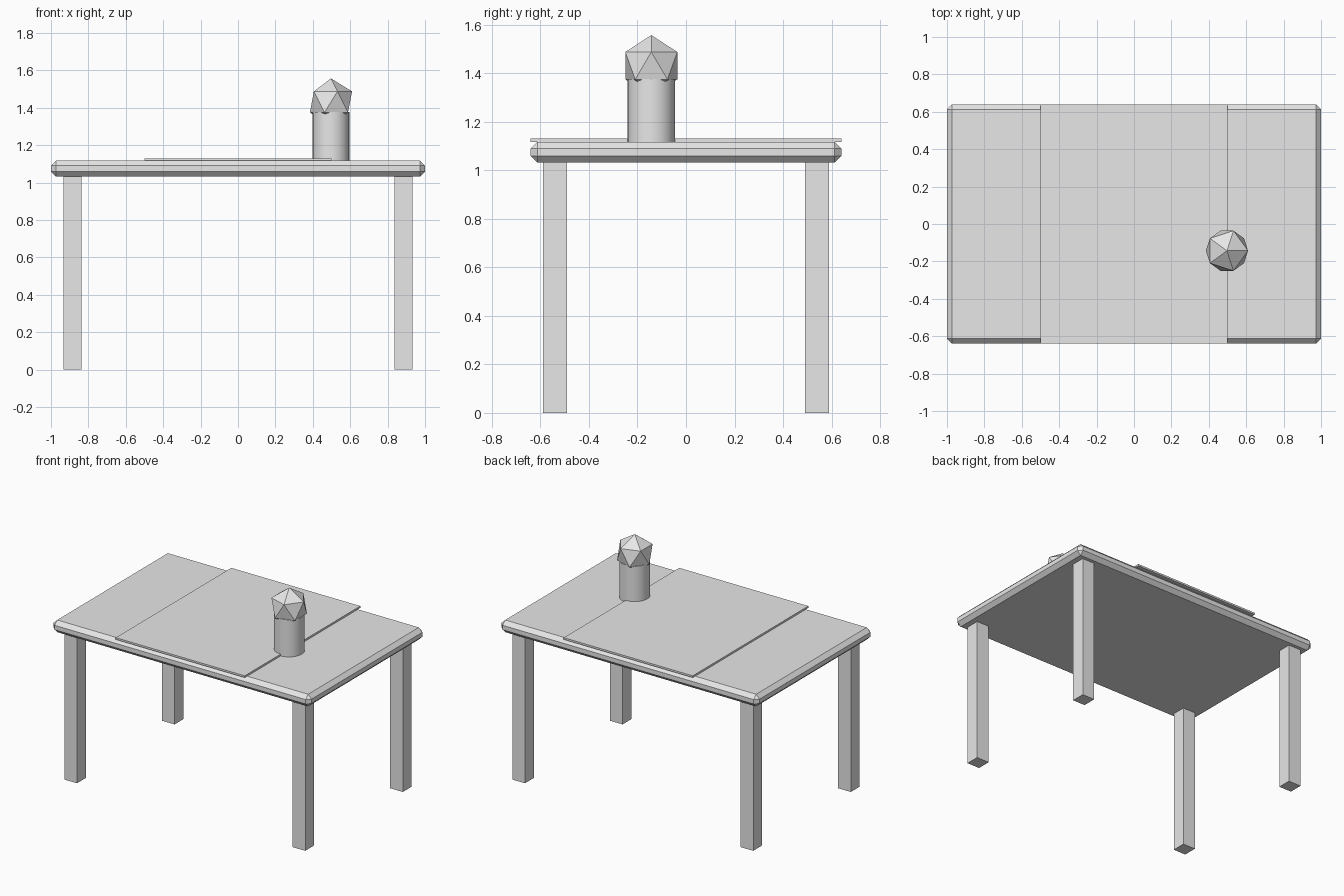
import bpy
import math

default = bpy.data.objects.get("Cube")
if default:
    bpy.data.objects.remove(default, do_unlink=True)

# One plain grey for everything
GREY = (0.8, 0.8, 0.8, 1.0)
grey = bpy.data.materials.new("plain grey")
grey.use_nodes = True
grey.diffuse_color = GREY
grey.node_tree.nodes["Principled BSDF"].inputs["Base Color"].default_value = GREY


def finish(name):
    """Name the newest object and give it the grey material."""
    obj = bpy.context.object
    obj.name = name
    obj.data.materials.append(grey)
    return obj


def box(name, x, y, z):
    """Box spanning the given (low, high) ranges."""
    spans = (x, y, z)
    bpy.ops.mesh.primitive_cube_add(size=1, location=[(a + b) / 2 for a, b in spans])
    obj = finish(name)
    obj.scale = [b - a for a, b in spans]
    bpy.ops.object.transform_apply(location=False, rotation=False, scale=True)
    return obj


TOP_LOW, TOP_HIGH = 1.032, 1.117
HALF_DEPTH = 0.64

# Tabletop with chamfered edges
top = box("tabletop", (-1, 1), (-HALF_DEPTH, HALF_DEPTH), (TOP_LOW, TOP_HIGH))
chamfer = top.modifiers.new("chamfer", "BEVEL")
chamfer.width = 0.027
chamfer.segments = 1

# Four square legs
for side, sx in (("left", 1), ("right", -1)):
    for end, sy in (("front", -1), ("back", 1)):
        x, y = sx * 0.885, sy * 0.54
        box(f"{end}_{side}_leg", (x - 0.049, x + 0.049),
            (y - 0.049, y + 0.049), (0, TOP_LOW))

# Thin cloth laid across the middle
box("table_cloth", (-0.5, 0.5), (-HALF_DEPTH, HALF_DEPTH), (TOP_HIGH, 1.13))

# Vase holding a faceted ball
VASE_X, VASE_Y, VASE_TOP = 0.497, -0.143, 1.377
bpy.ops.mesh.primitive_cylinder_add(
    vertices=32, radius=0.098, depth=VASE_TOP - TOP_HIGH,
    location=(VASE_X, VASE_Y, (VASE_TOP + TOP_HIGH) / 2))
finish("vase")
bpy.ops.object.shade_smooth_by_angle(angle=math.radians(30))

bpy.ops.mesh.primitive_ico_sphere_add(
    subdivisions=1, radius=0.126, location=(VASE_X, VASE_Y, 1.431))
finish("faceted_ball")
